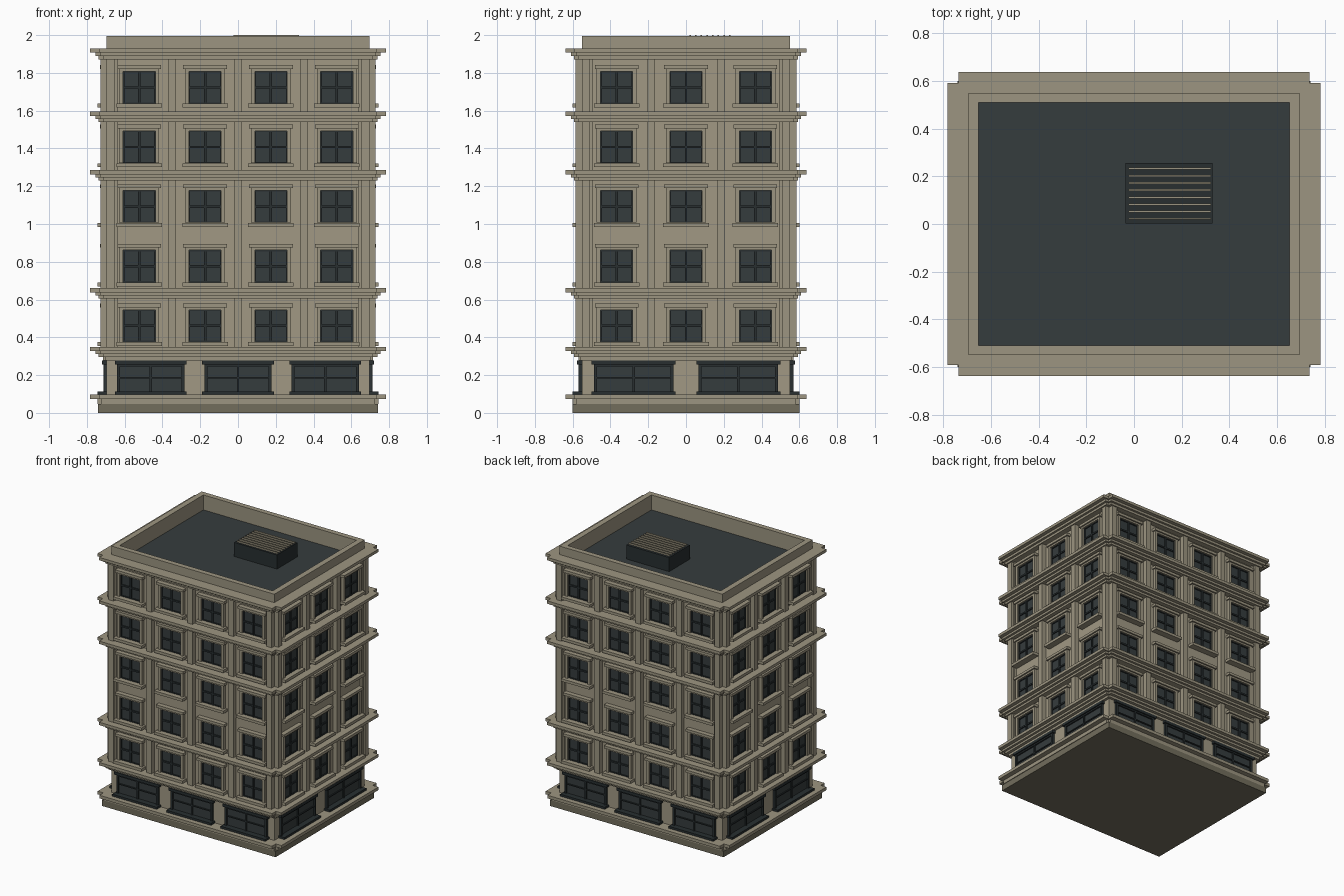
import bpy, bmesh
from mathutils import Vector

if "Cube" in bpy.data.objects:
    bpy.data.objects.remove(bpy.data.objects["Cube"])

HX, HY = 0.695, 0.55          # half sizes of the main wall block


def material(name, rgb):
    m = bpy.data.materials.new(name)
    m.diffuse_color = (*rgb, 1)
    m.use_nodes = True
    m.node_tree.nodes["Principled BSDF"].inputs["Base Color"].default_value = m.diffuse_color
    return m


STONE = material("stone trim", (0.335, 0.300, 0.218))
WALL = material("wall stone", (0.355, 0.318, 0.230))
PLINTH = material("dark plinth stone", (0.170, 0.155, 0.108))
GLASS = material("dark glass and roof", (0.036, 0.045, 0.047))
FRAME = material("charcoal frame", (0.021, 0.028, 0.030))

parts = {}


def box(part, mat, x, y, z):
    """Add an axis aligned box (x, y, z are ranges) to a named part."""
    bm = parts.setdefault(part, (bmesh.new(), mat))[0]
    geo = bmesh.ops.create_cube(bm, size=1)
    c = Vector([(r[0] + r[1]) / 2 for r in (x, y, z)])
    s = Vector([abs(r[1] - r[0]) for r in (x, y, z)])
    for v in geo["verts"]:
        v.co = Vector([v.co[i] * s[i] + c[i] for i in range(3)])


def side_box(part, mat, side, u, d, z):
    """Box on a facade: u along the wall, d outward from the wall."""
    axis, sign = side
    h = HX if axis == "x" else HY
    out = (sign * (h + d[0]), sign * (h + d[1]))
    if axis == "x":
        box(part, mat, out, u, z)
    else:
        box(part, mat, u, out, z)


def ledge(part, z0, z1, proj, corner):
    """Projecting band with small notches at its corners."""
    box(part, STONE, (-HX - corner, HX + corner), (-HY - proj, HY + proj), (z0, z1))
    box(part, STONE, (-HX - proj, HX + proj), (-HY - corner, HY + corner), (z0, z1))


def window(side, u, z):
    """Window with glass, cross bars, surround, lintel and sill."""
    g, f = 0.085, 0.106
    side_box("window_glass", GLASS, side, (u - g, u + g), (-0.01, 0.005), (z - g, z + g))
    side_box("window_bars", FRAME, side, (u - 0.006, u + 0.006), (0, 0.014), (z - g, z + g))
    side_box("window_bars", FRAME, side, (u - g, u + g), (0, 0.013), (z - 0.006, z + 0.006))
    for s in (-1, 1):
        side_box("window_bars", FRAME, side, (u + s * (g - 0.006), u + s * g), (0, 0.013), (z - g, z + g))
        side_box("window_bars", FRAME, side, (u - g, u + g), (0, 0.012),
                 (z + s * (g - 0.006), z + s * g))
        side_box("window_surrounds", STONE, side, (u + s * g, u + s * f), (-0.01, 0.025), (z - g, z + f))
    side_box("window_surrounds", STONE, side, (u - g, u + g), (-0.01, 0.025), (z + g, z + f))
    side_box("window_lintels", STONE, side, (u - 0.116, u + 0.116), (-0.01, 0.036), (z + 0.098, z + 0.118))
    side_box("window_sills", STONE, side, (u - 0.121, u + 0.121), (-0.01, 0.05), (z - 0.107, z - 0.086))


def shopfront(side, u, half):
    """Dark ground floor shop window."""
    side_box("shop_glass", GLASS, side, (u - half, u + half), (-0.01, 0.006), (0.11, 0.26))
    for s in (-1, 1):
        side_box("shop_frames", FRAME, side, (u + s * (half - 0.016), u + s * half), (0, 0.018), (0.11, 0.26))
    side_box("shop_frames", FRAME, side, (u - half, u + half), (0, 0.017), (0.245, 0.26))
    side_box("shop_frames", FRAME, side, (u - half, u + half), (0, 0.014), (0.182, 0.19))
    side_box("shop_frames", FRAME, side, (u - 0.006, u + 0.006), (0, 0.015), (0.11, 0.26))
    side_box("shop_lintels", FRAME, side, (u - half - 0.012, u + half + 0.012), (-0.01, 0.026), (0.256, 0.277))
    side_box("shop_sills", FRAME, side, (u - half - 0.012, u + half + 0.012), (-0.01, 0.05), (0.095, 0.114))


# main wall block, plinth and roof parapet
box("main_walls", WALL, (-HX, HX), (-HY, HY), (0.03, 1.87))
box("plinth", PLINTH, (-0.74, 0.74), (-0.6, 0.6), (0, 0.046))
box("roof_deck", GLASS, (-0.66, 0.66), (-0.52, 0.52), (1.86, 1.88))
for s in (-1, 1):
    box("parapet", STONE, (-HX, HX), (s * 0.51, s * HY), (1.86, 1.995))
    box("parapet", STONE, (s * 0.652, s * HX), (-0.51, 0.51), (1.86, 1.995))

# base band and floor ledges (hollow roof: top ledge is built per side)
ledge("base_band", 0.046, 0.074, 0.05, 0.03)
ledge("base_band", 0.074, 0.098, 0.088, 0.04)
for top in (0.35, 0.66, 1.285, 1.595):
    ledge("floor_ledges", top - 0.022, top, 0.088, 0.042)
    ledge("floor_ledges", top - 0.038, top - 0.022, 0.06, 0.032)
    ledge("floor_ledges", top - 0.054, top - 0.038, 0.043, 0.02)
ledge("frieze", 0.278, 0.3, 0.02, 0.01)

for axis, centres, piers, shops, half in (
        ("y", (-0.523, -0.174, 0.174, 0.523), (-0.349, 0, 0.349), (-0.462, 0, 0.462), 0.178),
        ("x", (-0.367, 0, 0.367), (-0.184, 0.184), (-0.277, 0.277), 0.21)):
    end = HX if axis == "y" else HY
    for sign in (-1, 1):
        side = (axis, sign)
        # top cornice in three tiers
        for z0, z1, proj, corner in ((1.908, 1.93, 0.088, 0.042), (1.89, 1.908, 0.06, 0.032),
                                     (1.872, 1.89, 0.043, 0.02)):
            side_box("top_cornice", STONE, side, (-end - corner, end + corner), (-0.03, proj), (z0, z1))
        # windows on five floors
        for floor in range(5):
            for u in centres:
                window(side, u, 0.461 + 0.3155 * floor)
        # pilasters between windows and at the corners
        for u in piers:
            side_box("pilasters", STONE, side, (u - 0.021, u + 0.021), (-0.01, 0.034), (0.296, 1.88))
        for s in (-1, 1):
            side_box("corner_pilasters", STONE, side, (s * (end - 0.043), s * end), (-0.01, 0.034), (0.296, 1.88))
            side_box("corner_pilasters", STONE, side, (s * (end - 0.058), s * end), (-0.01, 0.018), (0.296, 1.88))
        for u in shops:
            shopfront(side, u, half)

# rooftop vent unit with slats
box("roof_vent", FRAME, (-0.035, 0.33), (0.003, 0.255), (1.87, 1.988))
for i in range(8):
    y = 0.022 + i * 0.03
    box("vent_slats", STONE, (-0.023, 0.323), (y - 0.004, y + 0.004), (1.98, 2.0))

# turn every collected part into an object
for name, (bm, mat) in parts.items():
    bmesh.ops.recalc_face_normals(bm, faces=bm.faces)
    mesh = bpy.data.meshes.new(name)
    bm.to_mesh(mesh)
    bm.free()
    mesh.materials.append(mat)
    bpy.context.collection.objects.link(bpy.data.objects.new(name, mesh))
